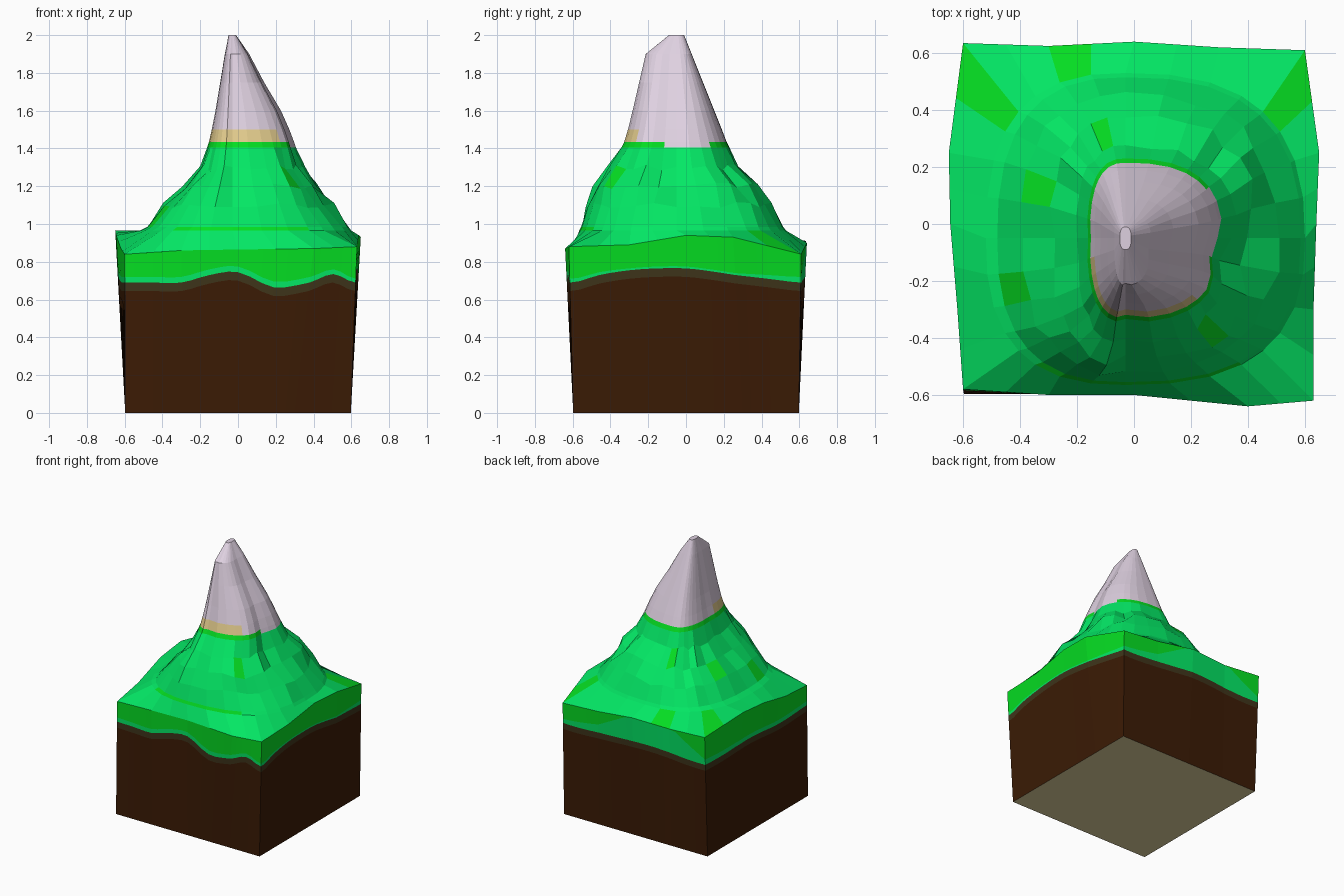
import bpy, bmesh, math, random
from mathutils import Vector

random.seed(4)
if "Cube" in bpy.data.objects:
    bpy.data.objects.remove(bpy.data.objects["Cube"])


def make_material(name, rgb):
    colour = [((c / 255 + 0.055) / 1.055) ** 2.4 for c in rgb] + [1]
    mat = bpy.data.materials.new(name)
    mat.use_nodes = True
    mat.diffuse_color = colour
    mat.node_tree.nodes["Principled BSDF"].inputs["Base Color"].default_value = colour
    return mat


grass = make_material("grass green", (2, 234, 102))
lime = make_material("bright green", (4, 221, 34))
rock = make_material("pale rock", (222, 208, 224))
sand = make_material("tan", (226, 203, 140))
soil = make_material("brown soil", (59, 27, 4))
dark = make_material("dark topsoil", (62, 52, 26))
base = make_material("dull tan base", (224, 210, 158))


def finish(bm, name, mats):
    bmesh.ops.recalc_face_normals(bm, faces=bm.faces)
    mesh = bpy.data.meshes.new(name)
    bm.to_mesh(mesh)
    bm.free()
    for mat in mats:
        mesh.materials.append(mat)
    obj = bpy.data.objects.new(name, mesh)
    bpy.context.collection.objects.link(obj)
    return obj


def sample(keys, t):
    """Linear value of a closed key list at t in 0..1."""
    t = t * len(keys)
    i = int(t + 1e-6)
    a, b = keys[i % len(keys)], keys[(i + 1) % len(keys)]
    return a + (b - a) * (t - i)


def smooth_sample(keys, t):
    """Smooth value of a closed key list at t in 0..1."""
    n = len(keys)
    t = t * n
    i = int(t + 1e-6)
    f = t - i
    p, a, b, q = (keys[(i + j) % n] for j in (-1, 0, 1, 2))
    return a + f * ((b - p) / 2 + f * (p - 2.5 * a + 2 * b - q / 2
                                       + f * (1.5 * (a - b) + (q - p) / 2)))


# Anticlockwise walk round the block from its front +x corner
SQUARE = [Vector(c) for c in ((1, -1, 0), (1, 1, 0), (-1, 1, 0), (-1, -1, 0))]
RIM = [Vector(c) for c in (
    (.63, -.62, .88), (.63, -.3, .89), (.64, 0, .94), (.65, .25, .93),
    (.6, .61, .84), (.3, .62, .86), (0, .64, .9), (-.3, .625, .89),
    (-.6, .635, .91), (-.65, .25, .965), (-.645, 0, .94), (-.62, -.3, .87),
    (-.6, -.58, .84), (-.3, -.6, .86), (0, -.6, .865), (.4, -.64, .87))]
COUNT = 32

# Mountain contours: height, then reach to -x, +x, -y, +y
CONTOURS = [
    (.965, -.52, .6, -.565, .53), (.985, -.48, .585, -.555, .515),
    (1.1, -.39, .5, -.52, .45), (1.2, -.29, .43, -.485, .38),
    (1.3, -.2, .35, -.41, .27), (1.405, -.165, .31, -.345, .23),
    (1.435, -.155, .3, -.33, .215), (1.5, -.14, .275, -.31, .19),
    (1.6, -.12, .23, -.285, .15), (1.75, -.095, .14, -.25, .09),
    (1.9, -.07, .06, -.215, .03), (2.0, -.05, -.01, -.09, -.01)]
CENTRE = Vector((-.03, -.05, 0))
GULLIES = {2: .96, 3: .9, 4: .95, 28: .96, 20: .97}


def contour_point(row, k):
    z, west, east, south, north = row
    d = sample(SQUARE, k / COUNT)
    power = 2.6
    r = (abs(d.x) ** power + abs(d.y) ** power) ** (-1 / power)
    if 1.1 < z < 1.95:
        r *= GULLIES.get(k, 1)
    if 1.05 < z < 1.35:
        r *= random.uniform(.965, 1.035)
        z += random.uniform(-.018, .018)
    x = CENTRE.x + d.x * r * (east - CENTRE.x if d.x > 0 else CENTRE.x - west)
    y = CENTRE.y + d.y * r * (north - CENTRE.y if d.y > 0 else CENTRE.y - south)
    return Vector((x, y, z))


def slope_colour(level, k):
    """0 grass, 1 bright green, 2 rock, 3 tan, by height band and direction."""
    east, front = 3 <= k <= 6, k >= 21
    if level == 1 and 25 <= k <= 30:
        return 1
    if level < 6:
        return 0
    if level == 6:
        return 2 if east else 1
    return 3 if level == 7 and front else 2


# Mountain surface lofted from rim to summit
bm = bmesh.new()
rings = [[bm.verts.new(sample(RIM, k / COUNT)) for k in range(COUNT)]]
for row in CONTOURS:
    rings.append([bm.verts.new(contour_point(row, k)) for k in range(COUNT)])
for level, (low, high) in enumerate(zip(rings, rings[1:])):
    for k in range(COUNT):
        j = (k + 1) % COUNT
        face = bm.faces.new((low[k], low[j], high[j], high[k]))
        face.material_index = slope_colour(level, k)
bm.faces.new(rings[-1]).material_index = 2

# Bright grass: one rim corner, and small patches inset in the slopes
greens = [f for f in bm.faces if f.material_index == 0 and f.calc_area() > .005]


def nearest_green(spot):
    return min(greens, key=lambda f: (f.calc_center_median().xy - Vector(spot)).length)


for spot in ((-.57, .53), (-.6, .42)):
    nearest_green(spot).material_index = 1
patches = {nearest_green(spot) for spot in (
    (-.1, .3), (-.35, .15), (-.25, .57), (-.4, -.25), (.28, -.4), (.5, .43))}
bmesh.ops.inset_individual(bm, faces=list(patches), thickness=.025)
for face in patches:
    face.material_index = 1
finish(bm, "mountain", [grass, lime, rock, sand])

# Soil block with wavy painted layers
TOPSOIL = [.69, .73, .755, .765, .765, .75, .73, .71,
           .69, .69, .70, .71, .72, .72, .71, .70,
           .70, .71, .73, .73, .72, .70, .69, .69,
           .69, .69, .69, .73, .745, .665, .69, .735]
GRASS_LIP = [.02, .01, .01, .01, .03, .06, .2, .2,
             .04, .03, .03, .03, .03, .03, .03, .03]
COLUMNS = COUNT * 3
bm = bmesh.new()
columns = []
for c in range(COLUMNS):
    t = c / COLUMNS
    top = sample(RIM, t)
    foot = sample(SQUARE, t) * .597
    layer = smooth_sample(TOPSOIL, t)
    lip = min(layer + sample(GRASS_LIP, t), top.z - .003)
    heights = (0, layer - .045, layer, lip, top.z)
    columns.append([bm.verts.new(foot.lerp(top, z / top.z)) for z in heights])
for c in range(COLUMNS):
    here, there = columns[c], columns[(c + 1) % COLUMNS]
    for i in range(4):
        face = bm.faces.new((here[i], there[i], there[i + 1], here[i + 1]))
        face.material_index = i
bm.faces.new([col[0] for col in reversed(columns)]).material_index = 4
finish(bm, "soil_block", [soil, dark, grass, lime, base])
